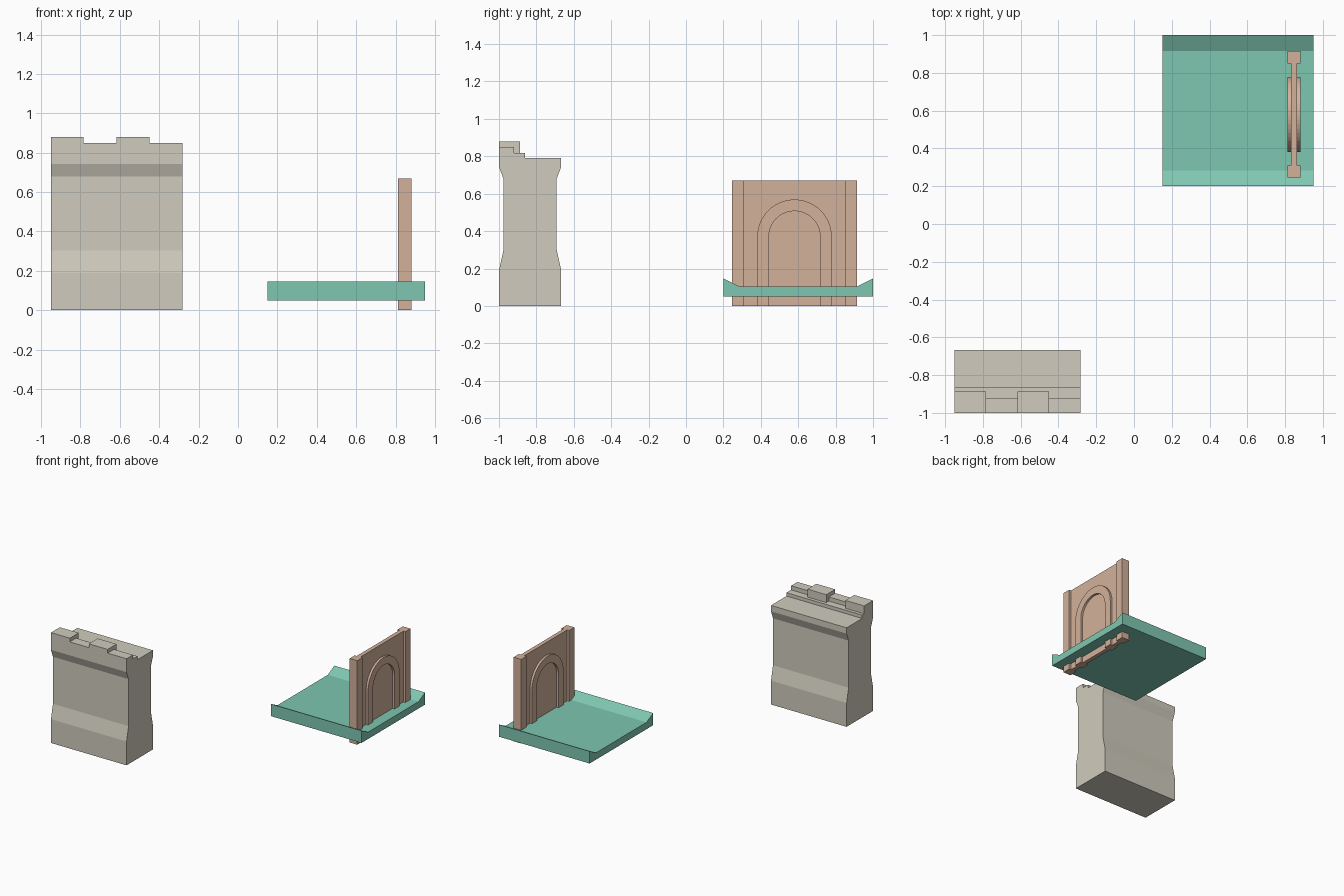
import bpy, bmesh, math
from mathutils import Vector

if "Cube" in bpy.data.objects:
    bpy.data.objects.remove(bpy.data.objects["Cube"])


def material(name, color):
    m = bpy.data.materials.new(name)
    m.diffuse_color = (*color, 1)
    m.use_nodes = True
    m.node_tree.nodes["Principled BSDF"].inputs["Base Color"].default_value = m.diffuse_color
    return m


def prism(name, points, start, end, axis, mat):
    """Extrude a closed outline along x (points are y, z) or z (points are x, y)."""
    bm = bmesh.new()
    place = (lambda p: (start, *p)) if axis == 'x' else (lambda p: (*p, start))
    face = bm.faces.new([bm.verts.new(place(p)) for p in points])
    step = Vector((end - start, 0, 0) if axis == 'x' else (0, 0, end - start))
    ext = bmesh.ops.extrude_face_region(bm, geom=[face], use_keep_orig=True)
    bmesh.ops.translate(bm, vec=step,
                        verts=[g for g in ext['geom'] if isinstance(g, bmesh.types.BMVert)])
    bmesh.ops.recalc_face_normals(bm, faces=bm.faces)
    mesh = bpy.data.meshes.new(name)
    bm.to_mesh(mesh)
    bm.free()
    mesh.materials.append(mat)
    obj = bpy.data.objects.new(name, mesh)
    bpy.context.collection.objects.link(obj)
    return obj


stone = material("stone", (0.63, 0.60, 0.51))
green = material("green_floor", (0.21, 0.57, 0.44))
clay = material("clay", (0.65, 0.44, 0.33))

# Rampart: waisted wall with a stepped walkway and low parapet
prism("rampart", [
    (-1, 0), (-0.667, 0), (-0.667, 0.19), (-0.692, 0.303), (-0.692, 0.678),
    (-0.667, 0.743), (-0.667, 0.79), (-0.862, 0.79), (-0.862, 0.817),
    (-0.92, 0.817), (-0.92, 0.85), (-1, 0.85), (-1, 0.743),
    (-0.975, 0.678), (-0.975, 0.303), (-1, 0.19)], -0.95, -0.283, 'x', stone)

# Merlons wrap over the parapet onto the step behind it
merlon = [(-1, 0.85), (-0.92, 0.85), (-0.92, 0.817),
          (-0.888, 0.817), (-0.888, 0.88), (-1, 0.88)]
for x0 in (-0.95, -0.616):
    prism("merlon", merlon, x0, x0 + 0.166, 'x', stone)

# Floor slab with two raised, sloping edges
prism("floor", [(0.2, 0.05), (1, 0.05), (1, 0.147), (0.917, 0.105),
                (0.283, 0.105), (0.2, 0.147)], 0.15, 0.95, 'x', green)

# Door wall: thin panel with a thicker post at each end
CX, CY = 0.847, 0.58
quarter = [(0.0335, -0.335), (0.0335, -0.27), (0.016, -0.27)]
half = quarter + [(x, -y) for x, y in reversed(quarter)]
plan = half + [(-x, -y) for x, y in half]
prism("door_wall", [(CX + x, CY + y) for x, y in plan], 0, 0.67, 'z', clay)

# Raised arch moulding on both faces of the panel
R_OUT, R_IN, SPRING, SEG = 0.199, 0.137, 0.37, 24


def arch(r):
    arc = [(CY + r * math.cos(math.pi * i / SEG), SPRING + r * math.sin(math.pi * i / SEG))
           for i in range(SEG + 1)]
    return [(CY + r, 0)] + arc + [(CY - r, 0)]


outline = arch(R_OUT) + arch(R_IN)[::-1]
for side in (-1, 1):
    prism("arch_moulding", outline, CX + side * 0.015, CX + side * 0.0335, 'x', clay)
